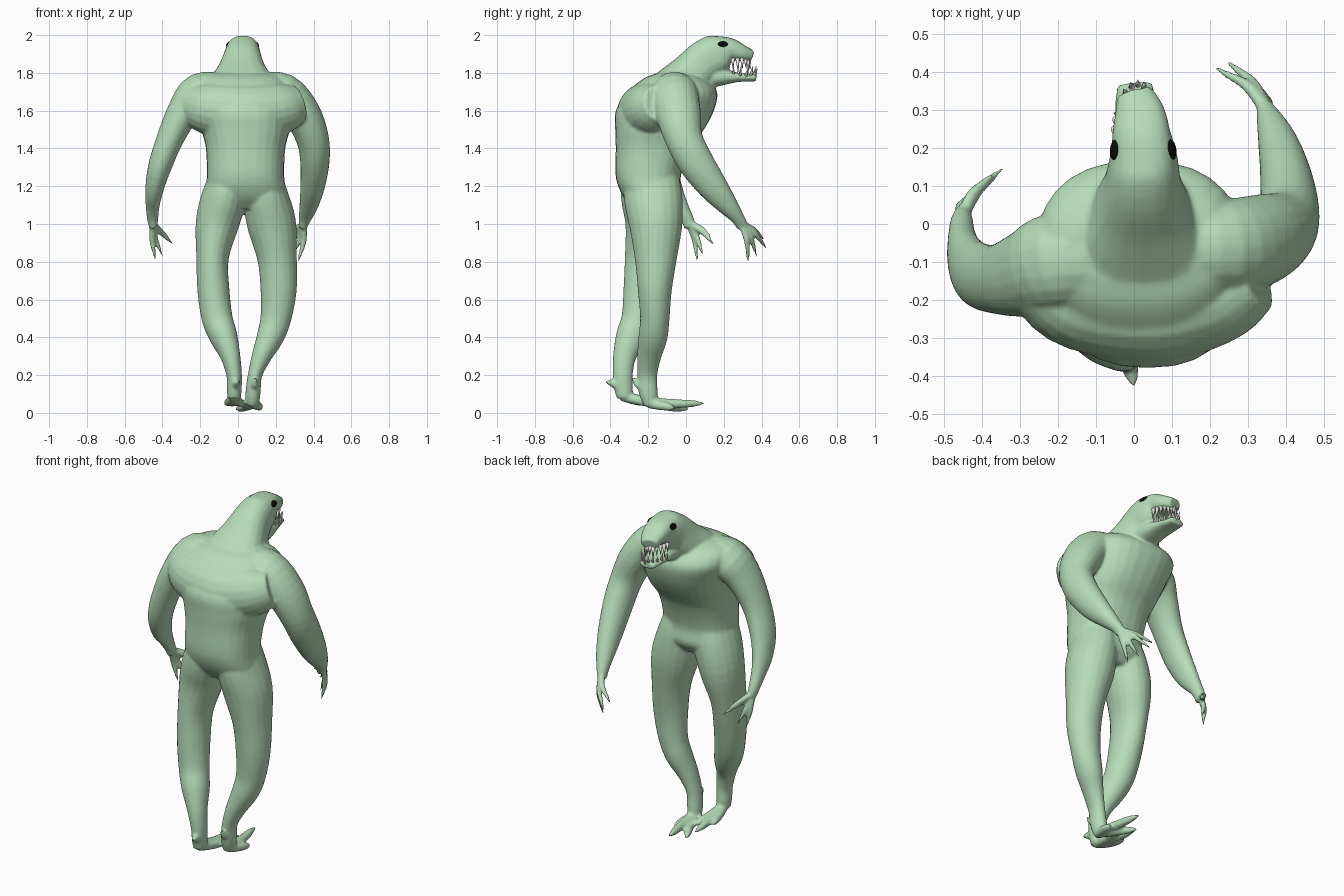
import bpy, bmesh, math
from mathutils import Vector, Matrix


def material(name, rgb):
    m = bpy.data.materials.new(name)
    m.diffuse_color = (*rgb, 1)
    return m


SKIN = material("pale green skin", (0.47, 0.71, 0.48))
TOOTH = material("off white tooth", (0.80, 0.79, 0.78))
BLACK = material("black eye", (0.003, 0.003, 0.003))


def spline(rows, steps=4):
    # Catmull-Rom through rows of (x, y, z, half width, half depth)
    r = [Vector(p) for p in rows]
    r = [2 * r[0] - r[1]] + r + [2 * r[-1] - r[-2]]
    out = []
    for i in range(1, len(r) - 2):
        p0, p1, p2, p3 = r[i - 1:i + 3]
        for s in range(steps):
            t = s / steps
            out.append(0.5 * (2 * p1 + (p2 - p0) * t + (2 * p0 - 5 * p1 + 4 * p2 - p3) * t * t
                              + (3 * p1 - p0 - 3 * p2 + p3) * t ** 3))
    return out + [r[-2]]


def loft(bm, rows, side=(1, 0, 0), sides=20, level=False, power=2.0):
    # closed tube with superellipse sections
    rings, pts = [], spline(rows)
    side = Vector(side)
    for i, p in enumerate(pts):
        a, b = pts[max(i - 1, 0)], pts[min(i + 1, len(pts) - 1)]
        t = Vector((0, 0, 1)) if level else Vector((b - a)[:3]).normalized()
        u = (side - t * side.dot(t)).normalized()
        v = t.cross(u)
        ring = []
        for k in range(sides):
            ang = 2 * math.pi * k / sides
            c, s = math.cos(ang), math.sin(ang)
            c = math.copysign(abs(c) ** (2 / power), c)
            s = math.copysign(abs(s) ** (2 / power), s)
            ring.append(bm.verts.new(Vector(p[:3]) + u * c * max(p[3], .002) + v * s * max(p[4], .002)))
        rings.append(ring)
    faces = []
    for r0, r1 in zip(rings, rings[1:]):
        for k in range(sides):
            j = (k + 1) % sides
            faces.append(bm.faces.new((r0[k], r0[j], r1[j], r1[k])))
    faces.append(bm.faces.new(rings[0][::-1]))
    faces.append(bm.faces.new(rings[-1]))
    bmesh.ops.recalc_face_normals(bm, faces=faces)


def digits(bm, root, tips, r, bend, blunt=.6):
    # fingers, toes and spurs fanning out from one root
    root, bend = Vector(root), Vector(bend)
    for tip in tips:
        tip = Vector(tip)
        at = [(-.05, 0, 1), (.25, .7, 1), (.5, 1, .92), (.8, .4, blunt), (1.02, 0, .22)]
        loft(bm, [(*(root.lerp(tip, t) + bend * k), r * w, r * w) for t, k, w in at],
             side=(.6, .5, .3), sides=10)


def finish(bm, name, mat):
    me = bpy.data.meshes.new(name)
    for f in bm.faces:
        f.smooth = True
    bm.to_mesh(me)
    bm.free()
    me.materials.append(mat)
    ob = bpy.data.objects.new(name, me)
    bpy.context.collection.objects.link(ob)
    return ob


# ---- body: lofted masses fused into one smooth skin
bm = bmesh.new()
# torso
loft(bm, [(.04, -.175, 1.08, .15, .10), (.04, -.18, 1.15, .213, .155), (.04, -.20, 1.25, .205, .172),
          (.04, -.175, 1.4, .21, .197), (.04, -.14, 1.5, .235, .235), (.03, -.112, 1.6, .255, .26),
          (.015, -.07, 1.7, .27, .235), (.005, -.06, 1.77, .24, .165), (.005, -.06, 1.80, .17, .09)],
     sides=28, level=True, power=2.4)
# shoulder blades
loft(bm, [(-.26, -.15, 1.64, .09, .10), (-.15, -.20, 1.61, .13, .14), (.05, -.20, 1.59, .165, .16),
          (.22, -.18, 1.61, .135, .14), (.32, -.14, 1.64, .09, .10)], side=(0, 1, 0))
# neck, skull and upper snout
loft(bm, [(.02, -.10, 1.69, .21, .12), (.02, .02, 1.785, .142, .118), (.023, .10, 1.865, .104, .11),
          (.025, .17, 1.90, .09, .106), (.02, .23, 1.922, .078, .066), (.015, .29, 1.907, .067, .046),
          (.0, .345, 1.89, .048, .032)], power=2.4)
# lower jaw
loft(bm, [(.025, .10, 1.775, .085, .06), (.022, .19, 1.778, .074, .045),
          (.01, .28, 1.776, .062, .024), (.0, .37, 1.774, .047, .02)], power=2.3)
# arms
loft(bm, [(.12, -.06, 1.69, .12, .11), (.24, -.06, 1.685, .125, .112), (.34, -.04, 1.58, .12, .10),
          (.395, -.01, 1.45, .10, .087), (.407, .05, 1.33, .095, .078), (.395, .14, 1.2, .08, .065),
          (.375, .22, 1.1, .056, .05), (.355, .275, 1.03, .036, .034), (.343, .30, .985, .032, .022)], side=(0, 1, 0))
loft(bm, [(-.08, -.09, 1.69, .12, .11), (-.205, -.10, 1.69, .13, .108), (-.285, -.13, 1.6, .115, .088),
          (-.36, -.145, 1.45, .092, .072), (-.415, -.13, 1.3, .086, .062), (-.443, -.085, 1.18, .07, .048),
          (-.452, -.03, 1.09, .045, .036), (-.452, .005, 1.03, .035, .03), (-.449, .022, .985, .032, .022)],
     side=(0, 1, 0))
# legs
loft(bm, [(.12, -.185, 1.28, .10, .14), (.145, -.175, 1.15, .12, .155), (.178, -.16, 1.0, .13, .142),
          (.207, -.16, .82, .105, .112), (.215, -.165, .65, .096, .09), (.20, -.165, .5, .082, .078),
          (.17, -.175, .4, .072, .077), (.125, -.195, .3, .053, .064), (.09, -.205, .2, .038, .053),
          (.08, -.20, .11, .04, .05), (.075, -.185, .045, .036, .04)])
loft(bm, [(-.03, -.20, 1.28, .10, .14), (-.07, -.19, 1.15, .12, .155), (-.11, -.18, 1.0, .115, .142),
          (-.135, -.205, .82, .086, .12), (-.13, -.23, .65, .085, .102), (-.11, -.255, .5, .082, .087),
          (-.075, -.29, .4, .074, .083), (-.04, -.325, .3, .053, .062), (-.02, -.335, .2, .041, .053),
          (-.02, -.33, .13, .04, .05), (-.02, -.325, .08, .036, .042)])
# fingers
digits(bm, (.348, .288, 1.005),
       [(.205, .415, .915), (.24, .43, .865), (.28, .375, .825), (.315, .33, .79)], .0165, (.016, .014, .006))
digits(bm, (-.451, .012, 1.005),
       [(-.435, .06, .80), (-.40, .09, .83), (-.34, .15, .89), (-.37, .13, .935)], .0165, (-.012, .010, .006))
# toes and heel spurs
digits(bm, (.08, -.19, .055), [(.045, .09, .05), (-.01, .01, .02)], .027, (.006, 0, -.004), .72)
digits(bm, (.08, -.19, .05), [(.12, -.06, .025)], .027, (.004, 0, 0), .72)
digits(bm, (-.02, -.325, .085), [(-.035, -.04, .045), (.025, -.10, .045), (-.065, -.16, .05)],
       .027, (0, 0, -.006), .72)
digits(bm, (.085, -.215, .13), [(.09, -.285, .19)], .02, (0, -.008, -.01))
digits(bm, (-.015, -.345, .13), [(0, -.425, .165)], .022, (0, -.006, .01))
body = finish(bm, "body", SKIN)
rm = body.modifiers.new("fuse", 'REMESH')
rm.mode = 'VOXEL'
rm.voxel_size = 0.008
rm.use_smooth_shade = True
sm = body.modifiers.new("soften", 'SMOOTH')
sm.factor = 0.5
sm.iterations = 6


# ---- teeth: cones along a horseshoe gum line
def teeth(name, count, width, length, y0, z, tip_z, spread, radius):
    bm = bmesh.new()
    for i in range(count):
        a = math.radians(-85 + 170 * i / (count - 1))
        x, y = .010 + width * math.sin(a), y0 + length * math.cos(a)
        fang = 1.3 if i % 3 == 1 else .95
        d = Vector((math.sin(a) * spread, math.cos(a) * spread, tip_z * fang))
        rot = Vector((0, 0, 1)).rotation_difference(d).to_matrix().to_4x4()
        pos = Matrix.Translation(Vector((x, y, z)) + d / 2)
        bmesh.ops.create_cone(bm, cap_ends=True, segments=8, radius1=radius, radius2=.0008,
                              depth=d.length, matrix=pos @ rot)
    finish(bm, name, TOOTH)


teeth("upper_teeth", 12, .060, .095, .24, 1.878, -.060, .006, .0115)
teeth("lower_teeth", 11, .052, .122, .24, 1.782, .042, .016, .010)

# ---- eyes: flat black ovals set into the sides of the skull
for name, s in (("left_eye", -1), ("right_eye", 1)):
    bm = bmesh.new()
    bmesh.ops.create_uvsphere(bm, u_segments=16, v_segments=10, radius=1)
    turn = Matrix.Rotation(s * math.radians(7), 4, 'Z') @ Matrix.Rotation(-s * math.radians(38), 4, 'Y')
    bm.transform(Matrix.Translation((.024 + s * .074, .195, 1.953)) @ turn
                 @ Matrix.Diagonal((.009, .027, .018, 1)))
    finish(bm, name, BLACK)
